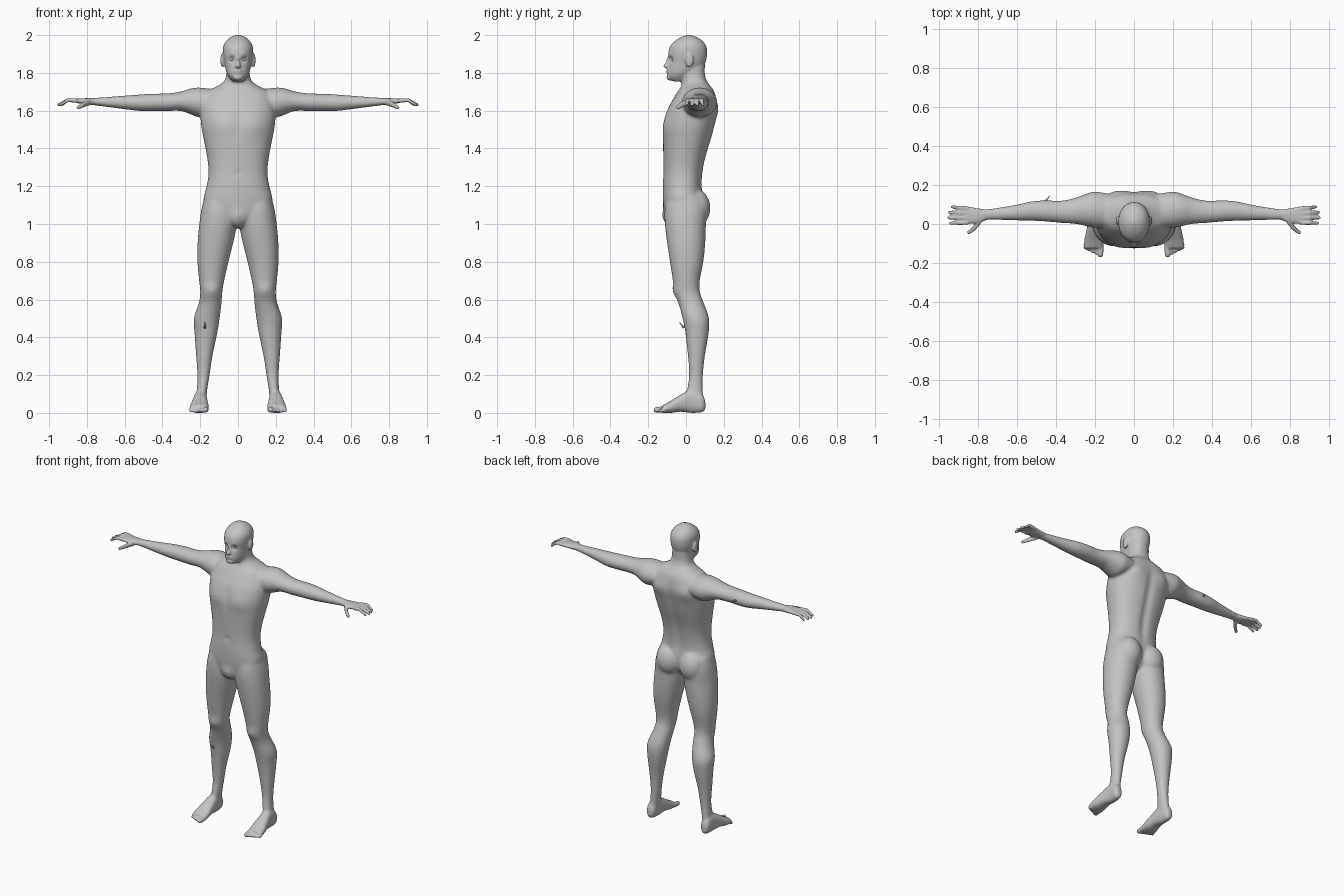
import bpy
import bmesh
import math
from mathutils import Vector

if "Cube" in bpy.data.objects:
    bpy.data.objects.remove(bpy.data.objects["Cube"])

skin = bpy.data.materials.new("grey_skin")
skin.use_nodes = True
GREY = (0.55, 0.55, 0.55, 1)
skin.diffuse_color = GREY
skin.node_tree.nodes["Principled BSDF"].inputs["Base Color"].default_value = GREY


def dress(name):
    obj = bpy.context.object
    obj.name = name
    obj.data.materials.append(skin)
    obj.data.shade_smooth()
    return obj


# Eyes
for name, x in (("left_eye", .032), ("right_eye", -.032)):
    bpy.ops.mesh.primitive_uv_sphere_add(segments=20, ring_count=12, radius=.013, location=(x, -.064, 1.872))
    dress(name)

# Small thorns on the right shin and forearm
for name, place, aim in (("shin_thorn", (-.175, -.025, .468), (0, -.03, .035)),
                         ("forearm_thorn", (-.443, .13, 1.645), (.025, .03, 0))):
    bpy.ops.mesh.primitive_cone_add(vertices=8, radius1=.007, depth=.045, location=place)
    thorn = dress(name)
    thorn.rotation_euler = Vector(aim).to_track_quat("Z", "Y").to_euler()

bm = bmesh.new()
AXES = {"x": (0, 1, 2), "y": (1, 0, 2), "z": (2, 0, 1)}


def refine(rows, steps):
    """Smoothly interpolate between the given cross-sections."""
    out = []
    last = len(rows) - 1
    for i in range(last):
        quad = [rows[max(i - 1, 0)], rows[i], rows[i + 1], rows[min(i + 2, last)]]
        for k in range(steps):
            t = k / steps
            out.append([b + t / 2 * (c - a + t * (2*a - 5*b + 4*c - d + t * (3*b - a - 3*c + d)))
                        for a, b, c, d in zip(*quad)])
    return out + [rows[-1]]


def loft(rows, axis, side=1, power=2.0, sides=36, steps=4):
    """Skin rounded sections (position, low/high of both other axes)."""
    rings = []
    along, first, second = AXES[axis]
    for pos, a0, a1, b0, b1 in refine(rows, steps):
        ring = []
        for k in range(sides):
            angle = math.tau * k / sides
            c, s = math.cos(angle), math.sin(angle)
            co = Vector()
            co[along] = pos
            co[first] = (a0 + a1) / 2 + (a1 - a0) / 2 * math.copysign(abs(c) ** (2 / power), c)
            co[second] = (b0 + b1) / 2 + (b1 - b0) / 2 * math.copysign(abs(s) ** (2 / power), s)
            co.x *= side
            ring.append(bm.verts.new(co))
        rings.append(ring)
    for low, high in zip(rings, rings[1:]):
        for k in range(sides):
            n = (k + 1) % sides
            bm.faces.new((low[k], low[n], high[n], high[k]))
    bm.faces.new(rings[0])
    bm.faces.new(rings[-1])


def blob(centre, radii, side=1):
    """Ellipsoid of flesh."""
    x, y, z = centre
    rx, ry, rz = radii
    rows = []
    for k in range(13):
        angle = math.pi * k / 12
        w = max(math.sin(angle), .05)
        rows.append((z - rz * math.cos(angle), x - rx * w, x + rx * w, y - ry * w, y + ry * w))
    loft(rows, "z", side, sides=20, steps=1)


def digit(points, radii, axis, side):
    """Finger or toe: a tapering rod with a domed tip."""
    along, first, second = AXES[axis]
    tip, r = list(points[-1]), radii[-1]
    forward = math.copysign(r, tip[along] - points[0][along])
    stations = list(zip(points, radii))
    for angle in (.5, 1, 1.45):
        dome = list(tip)
        dome[along] += forward * math.sin(angle)
        stations.append((dome, r * math.cos(angle)))
    loft([(p[along], p[first] - w, p[first] + w, p[second] - w, p[second] + w) for p, w in stations],
         axis, side, sides=14, steps=1)


# Torso and neck: height, half width, front, back
torso = [(1.84, .058, -.03, .1), (1.79, .062, -.025, .1), (1.755, .074, -.022, .112),
         (1.73, .11, -.025, .13), (1.7, .165, -.045, .15), (1.65, .19, -.075, .163),
         (1.6, .2, -.1, .168), (1.52, .195, -.12, .153), (1.45, .182, -.122, .135),
         (1.35, .163, -.12, .105), (1.27, .156, -.12, .09), (1.2, .166, -.123, .085),
         (1.12, .182, -.122, .092), (1.05, .13, -.115, .08), (1, .05, -.105, .04),
         (.98, .02, -.08, 0)]
loft([(z, -w, w, f, b) for z, w, f, b in torso], "z", power=2.3)

# Head
head = [(1.755, .028, -.07, 0), (1.775, .045, -.094, .03), (1.8, .06, -.098, .06),
        (1.83, .068, -.095, .09), (1.86, .074, -.091, .105), (1.9, .08, -.094, .112),
        (1.94, .078, -.085, .108), (1.97, .062, -.057, .087), (1.99, .038, -.025, .055),
        (2, .012, 0, .025)]
loft([(z, -w, w, f, b) for z, w, f, b in head], "z", power=2.1)

# Nose, lips and chin
loft([(1.885, -.006, .006, -.098, -.06), (1.855, -.01, .01, -.109, -.06),
      (1.837, -.016, .016, -.122, -.06), (1.826, -.014, .014, -.112, -.06)], "z")
blob((0, -.094, 1.811), (.023, .011, .005))
blob((0, -.093, 1.8), (.02, .011, .005))
blob((0, -.084, 1.776), (.026, .019, .017))

leg = [(1.15, .015, .176, -.1, .09), (1.08, .008, .193, -.113, .112), (1, .006, .205, -.112, .106),
       (.9, .025, .214, -.1, .102), (.8, .05, .215, -.085, .092), (.7, .073, .206, -.07, .073),
       (.64, .083, .2, -.066, .074), (.58, .087, .208, -.04, .095), (.5, .097, .234, -.018, .122),
       (.42, .11, .23, -.003, .12), (.3, .135, .222, .01, .1), (.2, .15, .215, .016, .09),
       (.12, .163, .218, .005, .09), (.05, .17, .222, 0, .09)]
arm = [(.12, -.02, .145, 1.59, 1.712), (.2, -.02, .165, 1.565, 1.722), (.25, -.01, .153, 1.58, 1.718),
       (.3, 0, .135, 1.598, 1.702), (.37, .005, .12, 1.598, 1.692), (.45, .012, .121, 1.597, 1.69),
       (.52, .016, .117, 1.598, 1.686), (.6, .018, .1, 1.607, 1.68), (.7, .02, .083, 1.62, 1.672),
       (.78, .02, .074, 1.63, 1.667)]
palm = [(.75, .022, .074, 1.63, 1.667), (.8, .004, .08, 1.632, 1.666),
        (.84, .001, .088, 1.638, 1.665), (.865, .003, .088, 1.643, 1.663)]
foot = [(.102, .187, .213, .02, .06), (.085, .172, .228, .004, .1), (.03, .165, .232, 0, .125),
        (-.03, .16, .243, .006, .095), (-.08, .155, .254, 0, .064), (-.125, .158, .256, 0, .04)]

for side in (1, -1):
    loft(leg, "z", side, 2.1)
    loft(arm, "x", side)
    loft(palm, "x", side, 2.5)
    loft(foot, "y", side, 2.3)
    # Buttocks and ears
    blob((.085, .05, 1.085), (.085, .08, .1), side)
    blob((.083, .018, 1.866), (.01, .022, .037), side)
    # Fingers from the little finger forward to the index
    for i, tip in enumerate((.93, .945, .948, .94)):
        y = .079 - .024 * i
        reach = y + .009 - .004 * i
        digit([(.85, y, 1.653), (.9, (y + reach) / 2, 1.656), (tip, reach, 1.632)],
              (.0115, .011, .009), "x", side)
    # Thumb
    digit([(.785, .02, 1.645), (.815, -.018, 1.634), (.845, -.043, 1.617)], (.019, .016, .011), "x", side)
    # Toes from the big toe outward
    for i in range(5):
        x = .17 + .0195 * i
        r = .015 if i == 0 else .011 - .0005 * i
        digit([(x, -.1, .022), (x + .002, -.157 + .0085 * i, r + .001)], (r + .001, r), "y", side)

# Fuse all parts into one skin
bmesh.ops.recalc_face_normals(bm, faces=bm.faces)
raw = bpy.data.meshes.new("body_parts")
bm.to_mesh(raw)
bm.free()
body = bpy.data.objects.new("body", raw)
bpy.context.collection.objects.link(body)
remesh = body.modifiers.new("fuse", "REMESH")
remesh.mode = "VOXEL"
remesh.voxel_size = .006
graph = bpy.context.evaluated_depsgraph_get()
fused = bpy.data.meshes.new_from_object(body.evaluated_get(graph))
body.modifiers.clear()
body.data = fused
bpy.data.meshes.remove(raw)

# Sculpted swells and hollows: centre, radius, push along y
SWELLS = [((.032, -.083, 1.872), .015, .013), ((.03, -.085, 1.898), .013, -.004),
          ((.09, -.11, 1.53), .06, -.008), ((.11, .16, 1.61), .06, .013),
          ((0, -.12, 1.27), .012, .008), ((0, -.11, 1.04), .035, -.012),
          ((.14, -.065, .65), .03, -.004)]
swells = [(Vector(centre), radius, push) for centre, radius, push in SWELLS]
soft_ids = []
for v in fused.vertices:
    x, y, z = v.co
    here = Vector((abs(x), y, z))
    for centre, radius, push in swells:
        gap = (here - centre).length / radius
        if gap < 3:
            y += push * math.exp(-gap * gap)
    # Spine and breastbone grooves
    if y > .04:
        y -= .013 * math.exp(-(x / .025) ** 2 - ((z - 1.4) / .22) ** 4)
    else:
        y += .005 * math.exp(-(x / .015) ** 2 - ((z - 1.53) / .08) ** 4)
    v.co.y = y
    if .1 < z < 1.79 and abs(x) < .77 and not (z > 1.74 and y < -.03):
        soft_ids.append(v.index)

# Blend the joins strongly everywhere except head, hands and feet
soft = body.vertex_groups.new(name="soft")
soft.add(soft_ids, 1, "REPLACE")
for name, rounds, group in (("blend", 22, "soft"), ("polish", 2, "")):
    smooth = body.modifiers.new(name, "SMOOTH")
    smooth.factor = .5
    smooth.iterations = rounds
    smooth.vertex_group = group
fused.materials.clear()
fused.materials.append(skin)
fused.shade_smooth()
